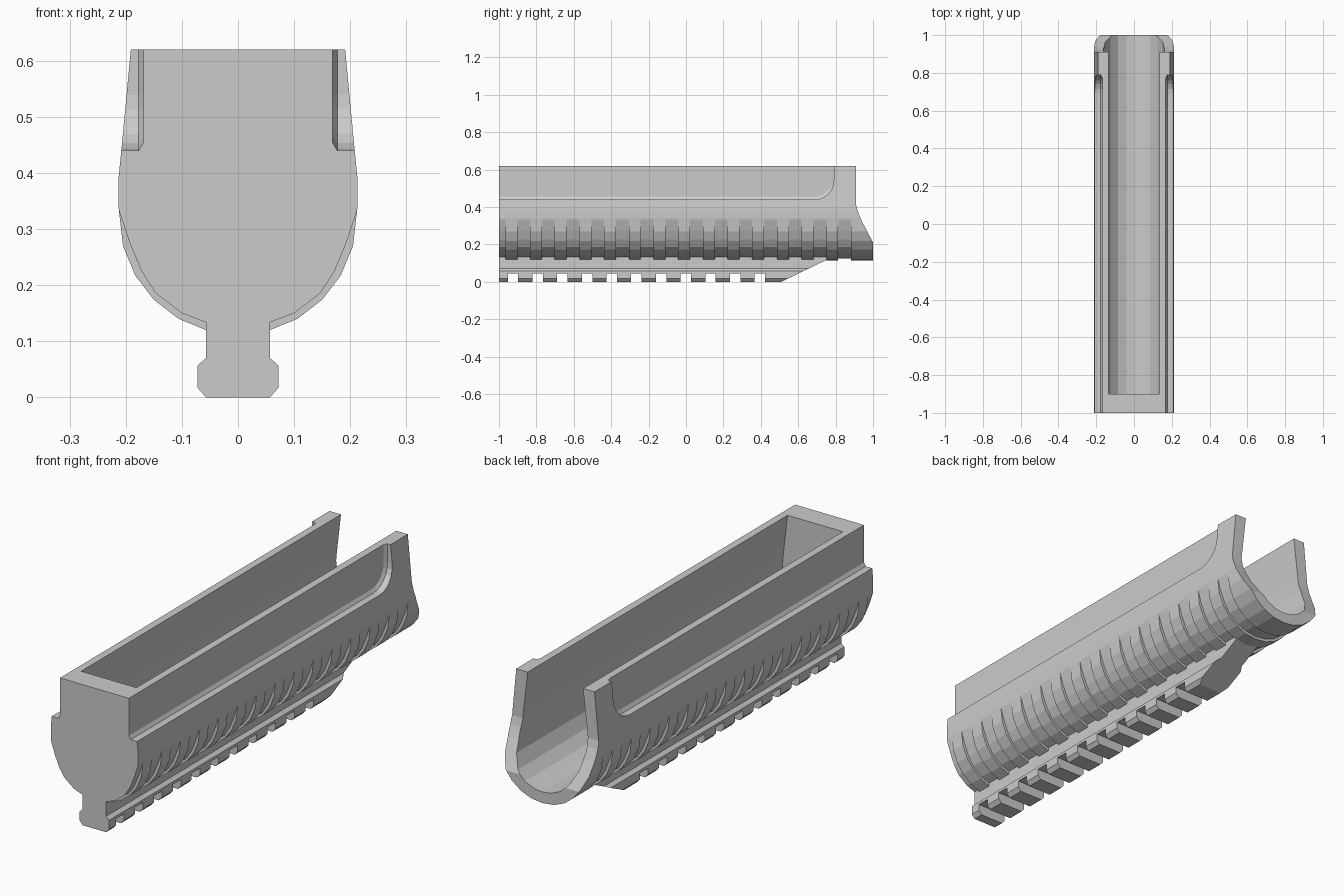
import bpy, bmesh, math

if "Cube" in bpy.data.objects:
    bpy.data.objects.remove(bpy.data.objects["Cube"])


def loft(bm, loops):
    """Closed solid skinned through matching loops of 3D points."""
    rings = [[bm.verts.new(p) for p in loop] for loop in loops]
    n = len(rings[0])
    for a, b in zip(rings, rings[1:]):
        for i in range(n):
            j = (i + 1) % n
            bm.faces.new((a[i], a[j], b[j], b[i]))
    bm.faces.new(rings[0][::-1])
    bm.faces.new(rings[-1])


def along_y(bm, pts, y0, y1):
    loft(bm, [[(x, y, z) for x, z in pts] for y in (y0, y1)])


def along_x(bm, pts, x0, x1):
    loft(bm, [[(x, y, z) for y, z in pts] for x in (x0, x1)])


def finish(name, bm, cutter=False):
    bmesh.ops.recalc_face_normals(bm, faces=bm.faces)
    mesh = bpy.data.meshes.new(name)
    bm.to_mesh(mesh)
    bm.free()
    ob = bpy.data.objects.new(name, mesh)
    bpy.context.collection.objects.link(ob)
    ob.hide_render = cutter
    return ob


def cut(target, cutter):
    """Apply a boolean difference, then remove the cutter."""
    mod = target.modifiers.new("cut", 'BOOLEAN')
    mod.operation, mod.solver, mod.object = 'DIFFERENCE', 'EXACT', cutter
    bpy.context.view_layer.objects.active = target
    bpy.ops.object.modifier_apply(modifier=mod.name)
    bpy.data.objects.remove(cutter)


def both_sides(half):
    """Mirror a right-hand profile that ends on the centre line."""
    return half + [(-x, z) for x, z in reversed(half[:-1])]


# Main shell: tapered top, faceted round belly
outer = [(.191, .62), (.207, .45), (.213, .39), (.213, .34), (.205, .27), (.183, .217),
         (.15, .174), (.106, .14), (.057, .12), (0, .113)]
bm = bmesh.new()
along_y(bm, both_sides(outer), -1, 1)
shell = finish("handguard_shell", bm)

# Long pocket, open at the top and the back
pocket = [(.13, .665), (.135, .62), (.157, .43), (.162, .36), (.152, .28), (.125, .225),
          (.085, .186), (.04, .167), (0, .162)]
bm = bmesh.new()
along_y(bm, both_sides(pocket), -.9, 1.1)
cut(shell, finish("pocket_cutter", bm, True))

# Sloped back end
bm = bmesh.new()
along_x(bm, [(.91, .7), (.91, .41), (.919, .375), (.94, .325), (1, .21), (1.05, .115),
             (1.1, .115), (1.1, .7)], -.4, .4)
cut(shell, finish("back_cutter", bm, True))


# Side recesses with a rounded back corner and a chamfered floor edge
def recess_outline(inset):
    r = .1 - inset
    arc = [(.69 + r * math.sin(t), .54 - r * math.cos(t))
           for t in (math.radians(15 * i) for i in range(7))]
    return [(-1.1, .44 + inset)] + arc + [(.79 - inset, .7), (-1.1, .7)]


bm = bmesh.new()
for s in (-1, 1):
    loft(bm, [[(s * x, y, z) for y, z in recess_outline(inset)]
              for x, inset in ((.168, .015), (.177, 0), (.3, 0))])
cut(shell, finish("recess_cutter", bm, True))

# Grip grooves around the belly
groove = [(.216, .345), (.193, .275), (.172, .225), (.147, .186), (.1, .15), (.055, .133),
          (0, .125)]
ring = both_sides(groove) + [(-.3, .345), (-.3, 0), (.3, 0), (.3, .345)]
bm = bmesh.new()
for k in range(15):
    y = -1.0 + .132 * k
    along_y(bm, ring, y - .034, y + .034)
cut(shell, finish("groove_cutter", bm, True))

# Accessory rail under the shell
bm = bmesh.new()
rail_half = [(.057, .14), (.057, .07), (.072, .057), (.072, .017), (.057, 0)]
along_y(bm, rail_half + [(-x, z) for x, z in reversed(rail_half)], -1, .82)
rail = finish("lower_rail", bm)

# Cross slots and the sloped rail end
bm = bmesh.new()
for k in range(11):
    y = -.925 + .132 * k
    along_x(bm, [(y - .028, -.1), (y + .028, -.1), (y + .028, .045), (y - .028, .045)], -.2, .2)
along_x(bm, [(.51, 0), (.82, .15), (.9, .15), (.9, -.1), (.51, -.1)], -.2, .2)
cut(rail, finish("rail_cutter", bm, True))
